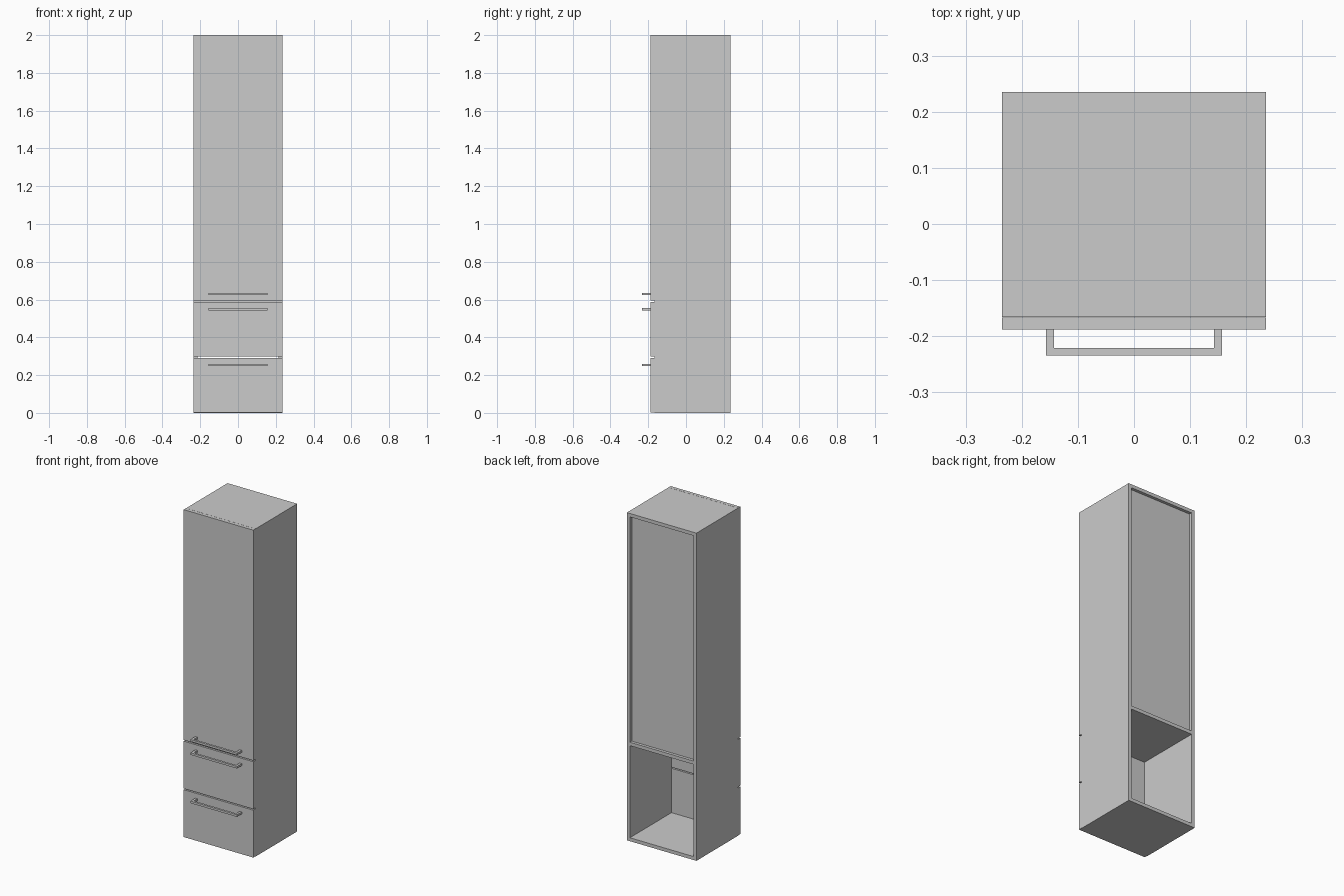
import bpy, bmesh

if "Cube" in bpy.data.objects:
    bpy.data.objects.remove(bpy.data.objects["Cube"])


def prism(name, outline, z0, z1):
    """Extrude an XY outline from z0 to z1."""
    bm = bmesh.new()
    face = bm.faces.new([bm.verts.new((x, y, z0)) for x, y in outline])
    top = bmesh.ops.extrude_face_region(bm, geom=[face])
    verts = [v for v in top["geom"] if isinstance(v, bmesh.types.BMVert)]
    bmesh.ops.translate(bm, verts=verts, vec=(0, 0, z1 - z0))
    bmesh.ops.recalc_face_normals(bm, faces=bm.faces)
    mesh = bpy.data.meshes.new(name)
    bm.to_mesh(mesh)
    bm.free()
    obj = bpy.data.objects.new(name, mesh)
    bpy.context.collection.objects.link(obj)
    return obj


def box(name, x0, x1, y0, y1, z0, z1):
    return prism(name, [(x0, y0), (x1, y0), (x1, y1), (x0, y1)], z0, z1)


W, T = 0.235, 0.021            # half width, board thickness
FRONT, BACK = -0.166, 0.235    # carcass depth range
IN = W - T

# Side boards
for side, x in (("left", -W), ("right", IN)):
    box(side + "_side", x, x + T, FRONT, BACK, 0, 2)

# Bottom, divider and top boards between the sides
for name, z in (("bottom_board", 0), ("divider_shelf", 0.583), ("top_board", 2 - T)):
    box(name, -IN, IN, FRONT, BACK, z, z + T)

# Recessed back of the upper compartment (lower one is open)
box("back_panel", -IN, IN, BACK - 0.03, BACK - 0.018, 0.583 + T, 2 - T)

# Drawer fronts and door, each with a bracket handle
a, p = 0.157, 0.014            # handle half length, post width
y0, y1, y2 = -0.188, -0.221, -0.234
bracket = [(-a, y0), (-a, y2), (a, y2), (a, y0),
           (a - p, y0), (a - p, y1), (p - a, y1), (p - a, y0)]
for name, z0, z1, hz in (("lower_drawer", 0.002, 0.291, 0.247),
                         ("upper_drawer", 0.298, 0.587, 0.542),
                         ("door", 0.594, 2.0, 0.623)):
    box(name + "_front", -W, W, -0.188, -0.167, z0, z1)
    prism(name + "_handle", bracket, hz, hz + 0.013)
